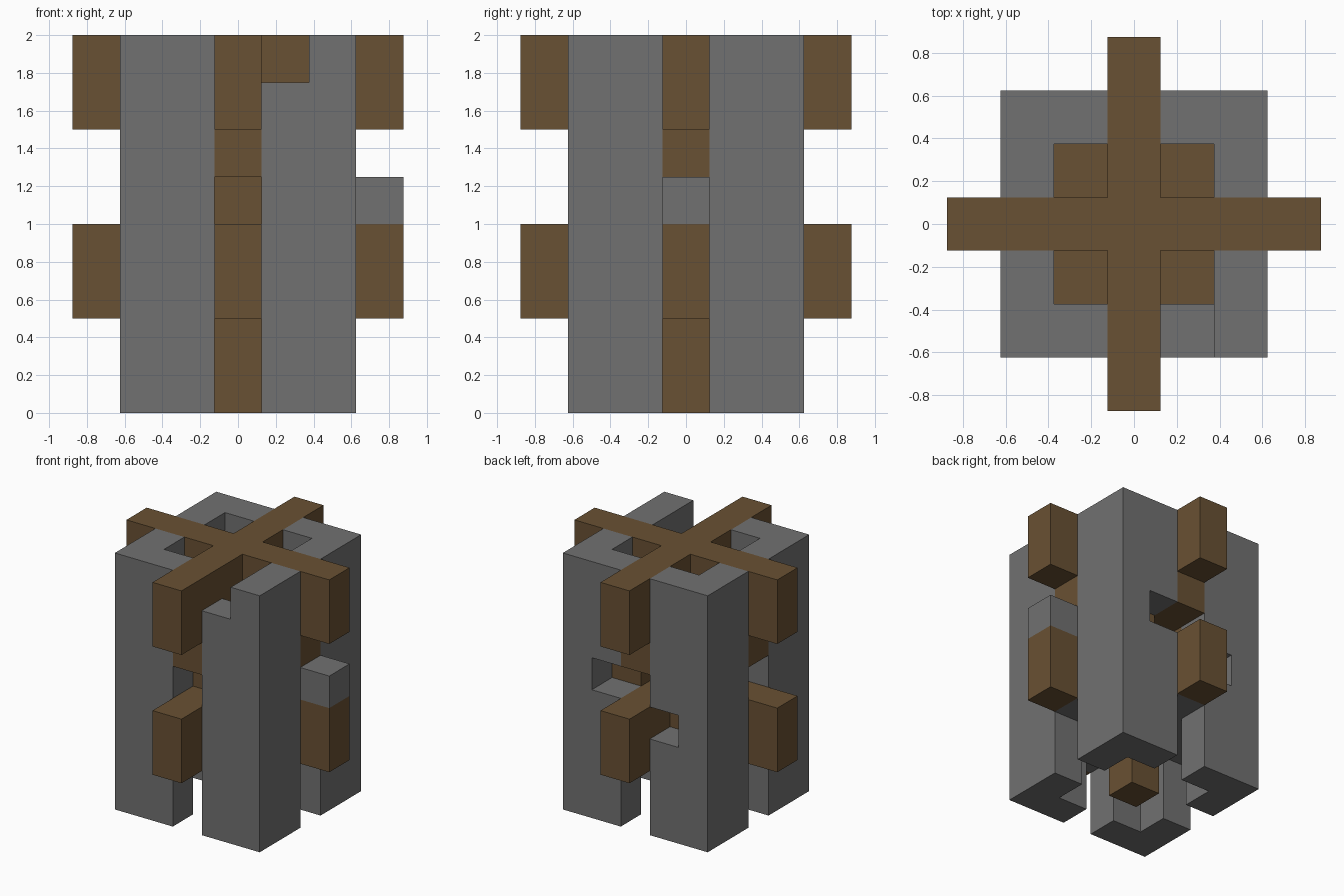
import bpy, bmesh
from mathutils import Vector

if "Cube" in bpy.data.objects:
    bpy.data.objects.remove(bpy.data.objects["Cube"])

U = 0.25  # block size

def material(name, rgb):
    m = bpy.data.materials.new(name)
    m.diffuse_color = (*rgb, 1)
    m.use_nodes = True
    m.node_tree.nodes["Principled BSDF"].inputs["Base Color"].default_value = m.diffuse_color
    return m

stone = material("grey stone", (0.165, 0.165, 0.165))
wood = material("brown wood", (0.141, 0.082, 0.033))

grid = {}  # block position -> part name

def fill(part, xs, ys, zs):
    """Fill an inclusive range of blocks; part None carves blocks away."""
    for x in range(xs[0], xs[1] + 1):
        for y in range(ys[0], ys[1] + 1):
            for z in range(zs[0], zs[1] + 1):
                if part:
                    grid[x, y, z] = part
                else:
                    grid.pop((x, y, z), None)

def span(a, b):
    return (min(a, b), max(a, b))

# four L-shaped corner pillars, open on the inner corner
for sx, side in ((-1, "left"), (1, "right")):
    for sy, end in ((-1, "front"), (1, "back")):
        name = f"{end}_{side}_pillar"
        fill(name, span(sx, 2 * sx), span(sy, 2 * sy), (0, 7))
        fill(None, (sx, sx), (sy, sy), (0, 7))

# missing blocks in the pillars
for x, y, z in ((1, -2, 7), (1, 2, 4), (-1, 2, 3)):
    fill(None, (x, x), (y, y), (z, z))

# slab under the lower beams, wooden core above it
fill("lower_slab", (-2, 2), (0, 0), (2, 2))
fill("lower_slab", (0, 0), (-2, 2), (2, 2))
fill("lower_slab", (-1, 1), (-1, 1), (2, 2))
fill("core", (-1, 1), (-1, 1), (3, 4))
fill(None, (0, 0), (1, 1), (4, 4))

# lower and upper crossed beams, and the short cross beneath the upper one
for name, reach, z in (("lower_beams", 3, (3, 3)), ("lintel_cross", 2, (5, 5)),
                       ("upper_beams", 3, (6, 7))):
    fill(name, (-reach, reach), (0, 0), z)
    fill(name, (0, 0), (-reach, reach), z)
for s in (-3, 3):
    fill("lower_beams", (s, s), (0, 0), (2, 2))
    fill("lower_beams", (0, 0), (s, s), (2, 2))

# stone block on the right beam, and the central post
fill("side_block", (2, 3), (0, 0), (4, 4))
fill("center_post", (0, 0), (0, 0), (0, 7))

# outward directions with the two in-plane axes of each face
FACES = []
for axis in range(3):
    for s in (-1, 1):
        n = Vector((0, 0, 0)); n[axis] = s
        u = Vector((0, 0, 0)); u[(axis + 1) % 3] = 1
        FACES.append((n, u, n.cross(u)))

def build(part):
    """Skin the exposed sides of one part's blocks."""
    bm = bmesh.new()
    for cell, owner in grid.items():
        if owner != part:
            continue
        c = Vector((cell[0], cell[1], cell[2] + 0.5))
        for n, u, v in FACES:
            if tuple(int(a + b) for a, b in zip(cell, n)) in grid:
                continue
            quad = [c + (n + a * u + b * v * 1) / 2 for a, b in
                    ((-1, -1), (1, -1), (1, 1), (-1, 1))]
            bm.faces.new([bm.verts.new(p * U) for p in quad])
    bmesh.ops.remove_doubles(bm, verts=bm.verts, dist=0.001)
    bmesh.ops.dissolve_limit(bm, angle_limit=0.01, verts=bm.verts, edges=bm.edges)
    mesh = bpy.data.meshes.new(part)
    bm.to_mesh(mesh)
    bm.free()
    is_stone = any(k in part for k in ("pillar", "slab", "block"))
    mesh.materials.append(stone if is_stone else wood)
    bpy.context.collection.objects.link(bpy.data.objects.new(part, mesh))

for part in sorted(set(grid.values())):
    build(part)
